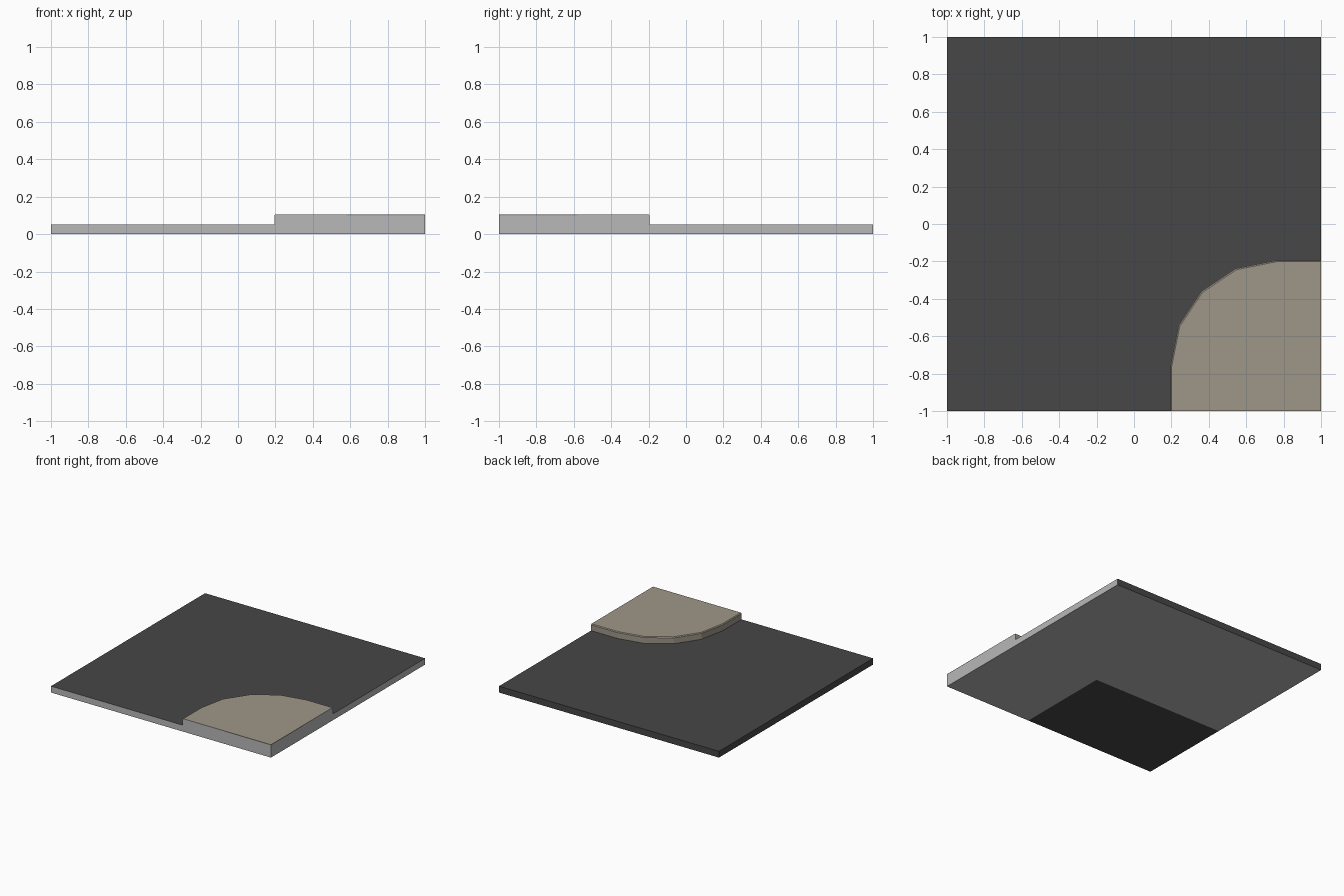
import bpy, bmesh, math

if "Cube" in bpy.data.objects:
    bpy.data.objects.remove(bpy.data.objects["Cube"])


def material(name, rgb):
    m = bpy.data.materials.new(name)
    m.diffuse_color = (*rgb, 1)
    m.use_nodes = True
    m.node_tree.nodes["Principled BSDF"].inputs["Base Color"].default_value = m.diffuse_color
    return m


ASPHALT, GREY, PAVING = 0, 1, 2
MATS = [material("asphalt", (0.063, 0.063, 0.063)),
        material("plain_grey", (0.48, 0.48, 0.48)),
        material("paving_beige", (0.347, 0.309, 0.25))]


def cut(bm, co, no):
    bmesh.ops.bisect_plane(bm, geom=bm.verts[:] + bm.edges[:] + bm.faces[:],
                           plane_co=co, plane_no=no)


def finish(name, bm, rule):
    """Colour every face by a rule on its centre and normal, then make the object."""
    bmesh.ops.recalc_face_normals(bm, faces=bm.faces[:])
    for f in bm.faces:
        f.material_index = rule(f.calc_center_median(), f.normal)
    me = bpy.data.meshes.new(name)
    bm.to_mesh(me)
    bm.free()
    for m in MATS:
        me.materials.append(m)
    bpy.context.collection.objects.link(bpy.data.objects.new(name, me))


# Road slab: asphalt top, left and back; grey front, right and most of the underside
def slab_rule(c, n):
    if n.z < -0.5:
        return ASPHALT if c.x < 0.2 and c.y < -0.2 else GREY
    return GREY if n.y < -0.5 or n.x > 0.5 else ASPHALT


bm = bmesh.new()
bmesh.ops.create_cube(bm, size=2)
for v in bm.verts:
    v.co.z = 0.052 if v.co.z > 0 else 0
cut(bm, (0.2, 0, 0), (1, 0, 0))
cut(bm, (0, -0.2, 0), (0, 1, 0))
finish("road_slab", bm, slab_rule)


# Raised pavement corner: quarter-round outline with a small chamfer on the kerb
def pavement_rule(c, n):
    cut_face = n.y < -0.9 and c.y < -0.99 or n.x > 0.9 and c.x > 0.99
    strip = c.z > 0.1 and (c.x > 0.58 and c.y < -0.58)
    return GREY if cut_face and not strip else PAVING


outline = [(1, -1), (0.195, -1)]
for i in range(5):
    a = math.radians(22.5 * i)
    outline.append((0.76 - 0.565 * math.cos(a), -0.76 + 0.565 * math.sin(a)))
outline.append((1, -0.195))

bm = bmesh.new()
rings = []
for z, s in ((0.052, 1), (0.1, 1), (0.106, 0.992)):
    rings.append([bm.verts.new((1 + (x - 1) * s, -1 + (y + 1) * s, z))
                  for x, y in outline])
n = len(outline)
for lo, hi in zip(rings, rings[1:]):
    for i in range(n):
        j = (i + 1) % n
        bm.faces.new((lo[i], lo[j], hi[j], hi[i]))
bm.faces.new(rings[-1])
cut(bm, (0.58, 0, 0), (1, 0, 0))
cut(bm, (0, -0.58, 0), (0, 1, 0))
finish("pavement_corner", bm, pavement_rule)
